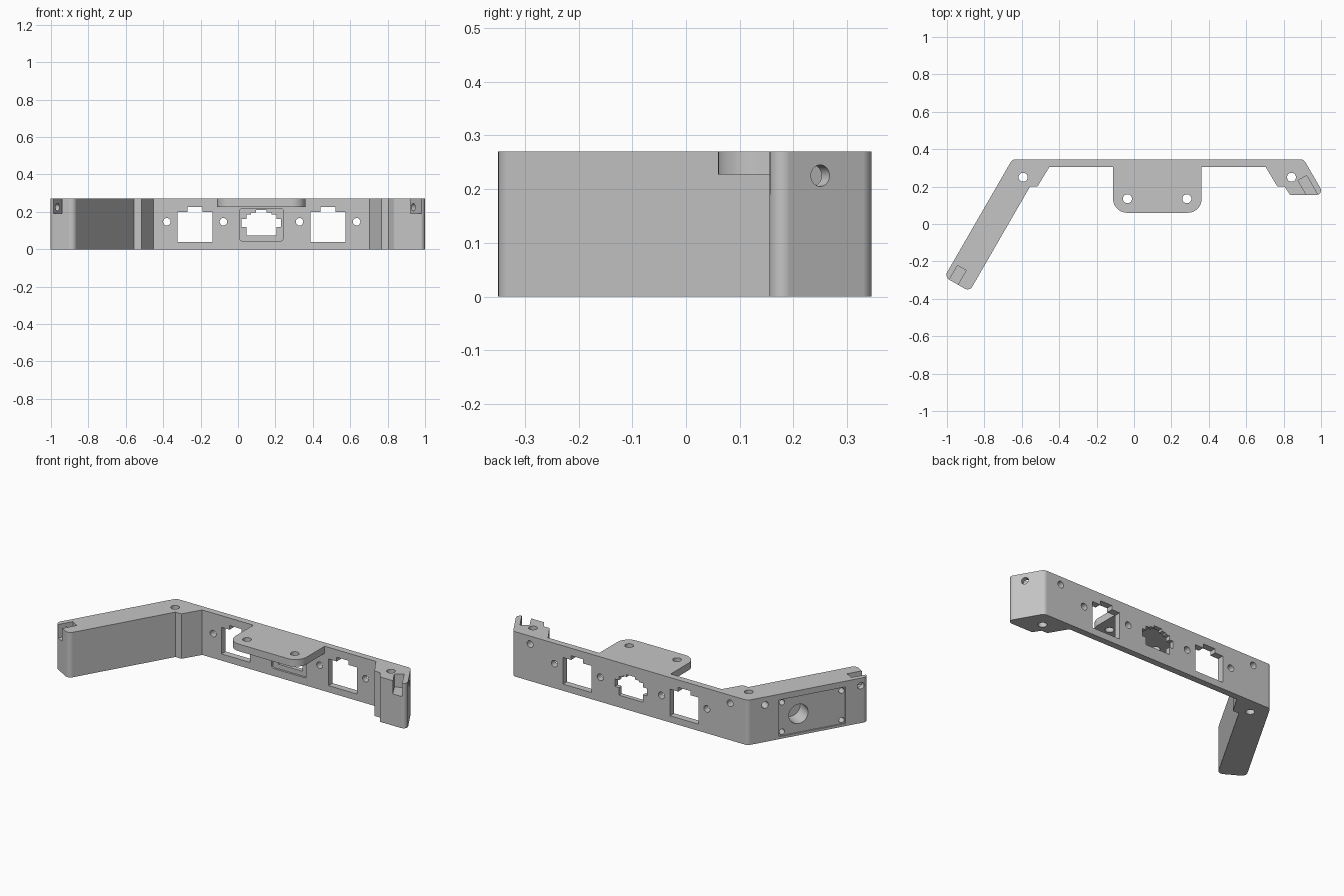
import bpy, bmesh, math
from mathutils import Vector

old = bpy.data.objects.get("Cube")
if old:
    bpy.data.objects.remove(old, do_unlink=True)

grey = bpy.data.materials.new("plain_grey")
grey.use_nodes = True
GREY = (0.56, 0.56, 0.56, 1)
grey.diffuse_color = GREY
grey.node_tree.nodes["Principled BSDF"].inputs["Base Color"].default_value = GREY

HEIGHT = 0.27
C, S = 0.5, math.sqrt(0.75)
# Frames: origin, direction along the outer face, direction into the part
WORLD = (Vector((0, 0, 0)), Vector((1, 0, 0)), Vector((0, 1, 0)))
WALL = (Vector((0, 0.345, 0)), Vector((1, 0, 0)), Vector((0, -1, 0)))
LONG_ARM = (Vector((-0.651, 0.345, 0)), Vector((-C, -S, 0)), Vector((S, -C, 0)))
SHORT_ARM = (Vector((0.908, 0.345, 0)), Vector((C, -S, 0)), Vector((-S, -C, 0)))


def at(frame, u, v, z=0):
    o, along, inward = frame
    return o + along * u + inward * v + Vector((0, 0, z))


def rounded(points, steps=10):
    """Fillet each (x, y, radius) corner of a polygon."""
    out = []
    for i, (x, y, r) in enumerate(points):
        p = Vector((x, y))
        if r == 0:
            out.append(p)
            continue
        a = (Vector(points[i - 1][:2]) - p).normalized()
        b = (Vector(points[(i + 1) % len(points)][:2]) - p).normalized()
        half = a.angle(b) / 2
        centre = p + (a + b).normalized() * r / math.sin(half)
        reach = r / math.tan(half)
        start, end = p + a * reach - centre, p + b * reach - centre
        turn = math.pi - 2 * half
        for k in range(steps + 1):
            t = k / steps
            out.append(centre + (start * math.sin((1 - t) * turn)
                                 + end * math.sin(t * turn)) / math.sin(turn))
    return out


def circle(x, y, r, n=32):
    return [(x + r * math.cos(2 * math.pi * i / n),
             y + r * math.sin(2 * math.pi * i / n)) for i in range(n)]


def box(a0, a1, b0, b1):
    return [(a0, b0), (a1, b0), (a1, b1), (a0, b1)]


def prism(name, pts, lo, hi, frame=WORLD, sideways=False):
    """Extrude a plan upward, or a face profile sideways into the part."""
    bm = bmesh.new()
    rings = [[bm.verts.new(at(frame, p[0], d, p[1]) if sideways
                           else at(frame, p[0], p[1], d)) for p in pts]
             for d in (lo, hi)]
    for ring in rings:
        bm.faces.new(ring)
    for i in range(len(pts)):
        j = (i + 1) % len(pts)
        bm.faces.new((rings[0][i], rings[0][j], rings[1][j], rings[1][i]))
    bmesh.ops.recalc_face_normals(bm, faces=bm.faces)
    mesh = bpy.data.meshes.new(name)
    bm.to_mesh(mesh)
    bm.free()
    ob = bpy.data.objects.new(name, mesh)
    mesh.materials.append(grey)
    bpy.context.collection.objects.link(ob)
    return ob


def activate(ob):
    bpy.ops.object.select_all(action='DESELECT')
    ob.select_set(True)
    bpy.context.view_layer.objects.active = ob


def cut(target, *args, **kw):
    cutter = prism("cutter", *args, **kw)
    cutter.hide_render = True
    activate(target)
    mod = target.modifiers.new("cut", 'BOOLEAN')
    mod.operation, mod.solver, mod.object = 'DIFFERENCE', 'EXACT', cutter
    bpy.ops.object.modifier_apply(modifier=mod.name)
    bpy.data.objects.remove(cutter, do_unlink=True)


def drill(target, frame, u, z, r, depth):
    cut(target, circle(u, z, r), -0.03, depth, frame, sideways=True)


# Bracket body: back wall, long arm and short arm in one plan
end_out, end_in = at(LONG_ARM, 0.725, 0), at(LONG_ARM, 0.725, 0.155)
body = prism("bracket_body", rounded([
    (-0.651, 0.345, 0.03), (end_out.x, end_out.y, 0.03), (end_in.x, end_in.y, 0.03),
    (-0.556, 0.2, 0), (-0.516, 0.2, 0), (-0.452, 0.306, 0), (0.703, 0.306, 0),
    (0.767, 0.2, 0), (0.805, 0.2, 0), (0.835, 0.155, 0.012),
    (1.018, 0.155, 0.025), (0.908, 0.345, 0.03)]), 0, HEIGHT)

# Square ports with a latch tab on top
for cx in (-0.23, 0.482):
    port = [(cx + x, z) for x, z in (
        (-0.094, 0.04), (0.094, 0.04), (0.094, 0.2), (0.04, 0.2),
        (0.04, 0.225), (-0.04, 0.225), (-0.04, 0.2), (-0.094, 0.2))]
    cut(body, port, -0.03, 0.08, WALL, sideways=True)

# Centre port: shallow front recess and stepped opening
cut(body, rounded([(0.01, 0.045, 0.01), (0.24, 0.045, 0.01),
                   (0.24, 0.218, 0.01), (0.01, 0.218, 0.01)], 4),
    0.027, 0.08, WALL, sideways=True)
half = [(0.08, 0.073), (0.08, 0.118), (0.106, 0.118), (0.106, 0.163),
        (0.08, 0.163), (0.08, 0.187), (0.055, 0.187), (0.055, 0.196),
        (0.028, 0.196), (0.028, 0.21)]
opening = [(0.125 + x, z) for x, z in half] + [(0.125 - x, z) for x, z in reversed(half)]
cut(body, opening, -0.03, 0.08, WALL, sideways=True)

# Port screw holes and blind end holes in the wall
for x in (-0.38, -0.078, 0.329, 0.634):
    drill(body, WALL, x, 0.147, 0.02, 0.08)
for x in (-0.535, 0.795):
    drill(body, WALL, x, 0.222, 0.02, 0.08)

# Vertical corner holes
for x in (-0.593, 0.842):
    cut(body, circle(x, 0.25, 0.024), -0.05, HEIGHT + 0.05)

# End slots with cross holes
for frame, start, hole in ((LONG_ARM, 0.637, 0.68), (SHORT_ARM, 0.082, 0.11)):
    cut(body, box(start, start + 0.25, 0.03, 0.083), 0.19, HEIGHT + 0.05, frame)
    drill(body, frame, hole, 0.225, 0.02, 0.06)
drill(body, LONG_ARM, 0.105, 0.222, 0.02, 0.08)

# Recessed panel on the long arm with a round pocket and corner screws
cut(body, box(0.19, 0.59, 0.015, 0.235), -0.03, 0.008, LONG_ARM, sideways=True)
drill(body, LONG_ARM, 0.31, 0.125, 0.058, 0.11)
for u in (0.211, 0.569):
    for z in (0.037, 0.213):
        drill(body, LONG_ARM, u, z, 0.016, 0.07)

# Mounting tab in front of the wall
tab = prism("mounting_tab", rounded([
    (-0.112, 0.306, 0), (-0.112, 0.06, 0.075), (0.362, 0.06, 0.075),
    (0.362, 0.306, 0)]), 0.227, HEIGHT)
for x in (-0.035, 0.283):
    cut(tab, circle(x, 0.135, 0.024), 0.1, HEIGHT + 0.05)

# Smooth fillets and holes, flat elsewhere
for ob in (body, tab):
    activate(ob)
    bpy.ops.object.shade_smooth_by_angle(angle=math.radians(25))
    mod = ob.modifiers.new("even_normals", 'WEIGHTED_NORMAL')
    mod.keep_sharp = True
